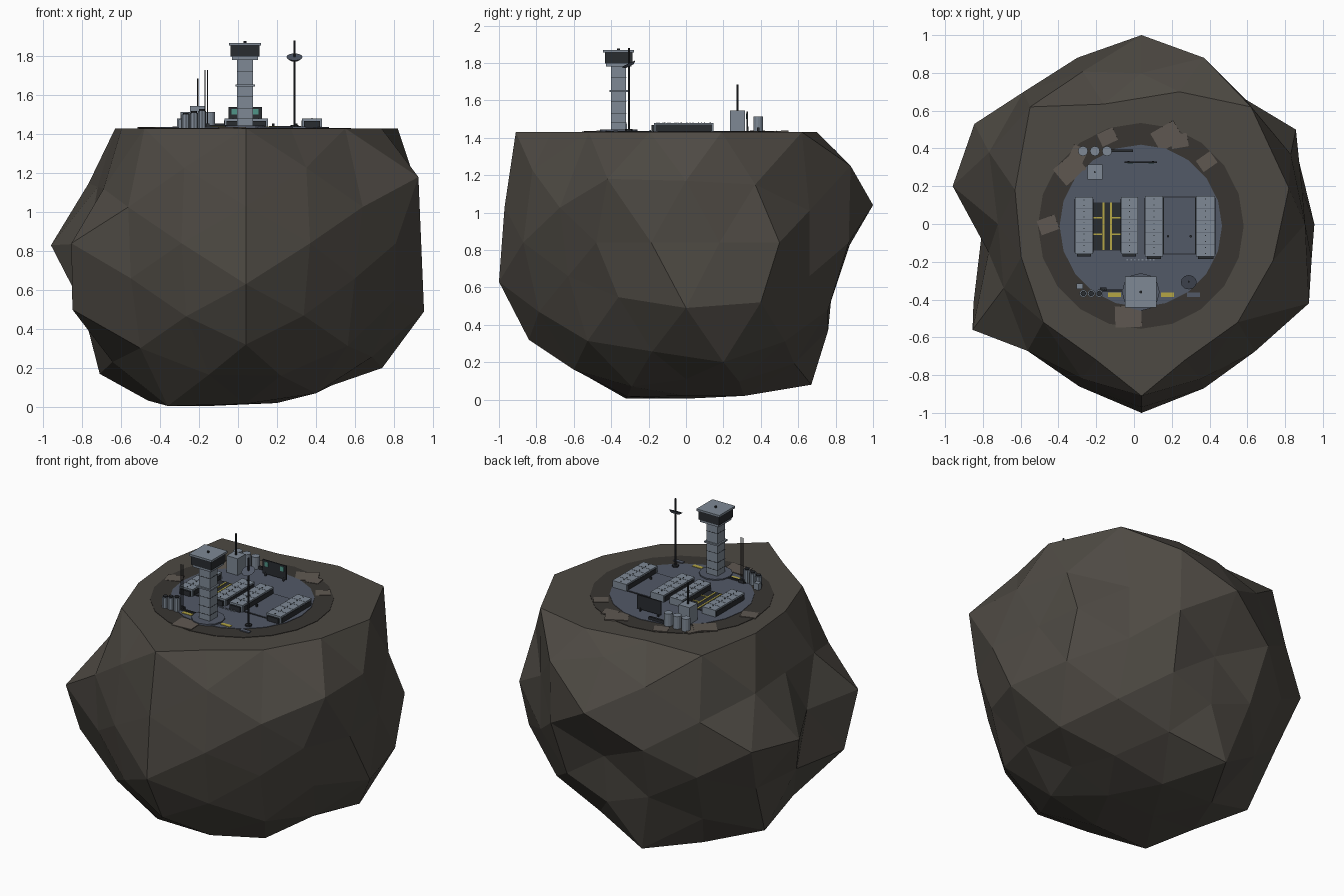
import bpy, bmesh, math, random
from mathutils import Vector, Matrix

if "Cube" in bpy.data.objects:
    bpy.data.objects.remove(bpy.data.objects["Cube"])

random.seed(4)
TOP = 1.43
CX, CY = 0.036, -0.01


def material(name, rgb):
    m = bpy.data.materials.new(name)
    m.diffuse_color = (*rgb, 1)
    m.use_nodes = True
    m.node_tree.nodes["Principled BSDF"].inputs["Base Color"].default_value = m.diffuse_color
    return m


ROCK = material("rock", (.075, .067, .056))
CRATER = material("crater_rock", (.04, .036, .031))
RUBBLE = material("rubble", (.115, .098, .083))
PAD = material("pad_plate", (.085, .1, .135))
STEEL = material("steel", (.21, .25, .30))
DARK = material("dark_metal", (.022, .025, .03))
YELLOW = material("marking_yellow", (.46, .38, .06))
GREEN = material("screen_green", (.08, .3, .25))


def finish(name, bm, mat):
    me = bpy.data.meshes.new(name)
    bm.to_mesh(me)
    bm.free()
    ob = bpy.data.objects.new(name, me)
    me.materials.append(mat)
    bpy.context.collection.objects.link(ob)
    return ob


def box(name, x0, x1, y0, y1, z0, z1, mat=STEEL):
    bm = bmesh.new()
    bmesh.ops.create_cube(bm, size=1, matrix=Matrix.Translation(((x0 + x1) / 2, (y0 + y1) / 2, (z0 + z1) / 2))
                          @ Matrix.Diagonal((x1 - x0, y1 - y0, z1 - z0, 1)))
    return finish(name, bm, mat)


def block(name, x, y, w, d, z0, z1, mat=STEEL):
    return box(name, x - w / 2, x + w / 2, y - d / 2, y + d / 2, z0, z1, mat)


def cyl(name, x, y, r, z0, z1, mat=STEEL, n=10, r2=None, rot=None):
    bm = bmesh.new()
    m = Matrix.Translation((x, y, (z0 + z1) / 2))
    if rot:
        m = m @ rot
    bmesh.ops.create_cone(bm, cap_ends=True, segments=n, radius1=r, radius2=r if r2 is None else r2,
                          depth=z1 - z0, matrix=m)
    return finish(name, bm, mat)


# Asteroid: icosahedron with edges split in three, pulled onto outline points, top flattened
rim = ((-.63, .18), (.82, .19), (.04, -.91), (.62, .62), (-.55, .62), (-.48, -.52), (.55, -.52),
       (.24, .7), (-.2, -.72), (.27, -.72))
guides = [Vector((x, y, TOP)) for x, y in rim] + [Vector(p) for p in (
    (-.96, .2, .83), (-.77, -.15, .84), (-.855, -.56, .84), (-.85, -.42, .5), (-.8, 0, .52),
    (-.71, .2, .17), (-.72, 0, 1.13), (-.69, -.34, 1.12), (-.845, .53, .84),
    (-.36, -.32, .005), (.2, 0, .02), (.04, .31, .02), (.4, -.29, .07), (.74, .2, .2), (.48, 0, .11),
    (-.15, .67, .08), (.955, 0, .49), (.906, 0, 1.17), (.926, -.42, 1.18),
    (.857, .5, .84), (.81, -.48, .84), (.857, .4, .52), (.83, .37, 1.15), (.89, .18, .84),
    (.04, -.97, 1.03), (.04, -1, .63), (.04, -.84, .32), (.22, -.6, .16),
    (-.29, -.86, .84), (.37, -.87, .84), (.6, -.63, .66), (-.55, -.66, .66), (.04, 1, 1.04),
    (.04, .79, .68), (.04, .76, .37), (.37, .87, .84), (-.3, .88, .84), (.37, .88, 1.25),
    (-.56, .69, .66), (.59, .66, .66), (.59, .66, 1.01), (-.26, .76, .48), (.33, .76, .48))]
centre = Vector((.037, 0, .84))
g = (1 + 5 ** .5) / 2
ico = [Vector(p) for a in (-1, 1) for b in (-g, g) for p in ((0, b, a), (b, a, 0), (a, 0, b))]
near = [(p, q) for i, p in enumerate(ico) for q in ico[i + 1:] if (p - q).length < 2.1]
points = ico + [(2 * p + q) / 3 for p, q in near] + [(p + 2 * q) / 3 for p, q in near]
points += [(p + q + r) / 3 for p, q in near for r in ico[ico.index(q) + 1:]
           if (q, r) in near and (p, r) in near]
bm = bmesh.new()
for p in points:
    bm.verts.new(p.normalized())
bmesh.ops.convex_hull(bm, input=bm.verts)
bm.verts.index_update()
dirs = {v: v.co.normalized() for v in bm.verts}
arms = [p - centre for p in guides]
for v, d in dirs.items():
    w = [1 / (d.angle(a) ** 3 + 1e-4) for a in arms]
    r = sum(k * a.length for k, a in zip(w, arms)) / sum(w)
    v.co = centre + d * r * random.uniform(.96, 1.0)
free = set(bm.verts)
for p, a in zip(guides, arms):
    v = min(free, key=lambda q: (dirs[q].angle(a), q.index))
    if dirs[v].angle(a) < .24:
        v.co = p
        free.discard(v)
for v in bm.verts:
    c = v.co
    c.x = min(max(c.x, -.96), .955)
    c.y = min(max(c.y, -1), 1)
    c.z = TOP if c.z > 1.37 else max(c.z, 0.005)
bmesh.ops.recalc_face_normals(bm, faces=bm.faces)
finish("asteroid", bm, ROCK)

# Crater floor, landing plate and flat rubble slabs
cyl("crater_floor", CX, CY, .545, TOP - .02, TOP + .003, CRATER, 20)
cyl("base_plate", CX, CY, .43, TOP - .02, TOP + .006, PAD, 20)
Z = TOP + .006
for x, y, s, a in ((.175, .465, .14, 30), (.385, .33, .09, 35), (-.14, .46, .09, 25), (-.34, .29, .14, 40),
                   (-.3, .36, .1, 65), (-.455, -.005, .1, 20), (-.03, -.49, .14, 2), (.24, .44, .09, 10)):
    ob = block("rubble_slab", 0, 0, s, s * .8, -.015, .006, RUBBLE)
    ob.location = (x, y, TOP)
    ob.rotation_euler = (.02, -.02, math.radians(a))

# Hangar blocks with roof seams, vents and end doors
for x0, x1, y0, y1 in ((-.312, -.217, -.16, .143), (-.07, .02, -.16, .143),
                       (.058, .153, -.172, .148), (.328, .43, -.172, .148)):
    top = 1.48
    xm = (x0 + x1) / 2
    box("hangar_block", x0, x1, y0, y1, TOP, top)
    for k in range(1, 5):
        y = y0 + (y1 - y0) * k / 5
        box("roof_seam", x0 + .004, x1 - .004, y - .001, y + .001, top - .01, top + .001, PAD)
    for k in range(10):
        y = y0 + (y1 - y0) * (k + .5) / 10
        block("roof_vent", xm, y, .005, .005, top - .01, top + .003, DARK)
    box("hangar_door", x0 + .01, x1 - .01, y0 - .012, y0, TOP, top - .012, DARK)
    for x in (x0, x1):
        block("wall_cladding", x, (y0 + y1) / 2, .004, y1 - y0 - .02, TOP, top - .01, DARK)

# Bays between the blocks with docking lines
box("left_bay_floor", -.217, -.07, -.14, .115, TOP, Z + .004, DARK)
box("right_bay_rim", .153, .328, -.162, .145, TOP, Z + .003, DARK)
box("right_bay_floor", .158, .323, -.157, .14, TOP, Z + .005, PAD)
for x in (-.162, -.122):
    block("bay_line", x, -.012, .009, .25, Z, Z + .007, YELLOW)
for y in (.032, -.053):
    for x in (-.193, -.094):
        block("bay_cross_line", x, y, .048, .008, Z, Z + .007, YELLOW)
for x in (.18, .3):
    cyl("bay_lamp", x, -.065, .007, Z, Z + .02, DARK, 6)
for k in range(8):
    block("path_lamp", -.035 + k * .02, -.19, .008, .008, Z, Z + .006)

# Control tower
TX, TY = .036, -.36
cyl("tower_base", TX, TY, .1, TOP, Z + .008, PAD, 12)
block("tower_shaft", TX, TY, .08, .08, TOP, 1.79)
for z in (1.48, 1.53, 1.59, 1.72):
    block("shaft_seam", TX, TY, .082, .082, z, z + .003, DARK)
block("shaft_gallery", TX, TY, .1, .1, 1.645, 1.655)
block("cabin_floor", TX, TY, .135, .135, 1.782, 1.798)
block("cabin_glass", TX, TY, .148, .148, 1.798, 1.855, DARK)
block("cabin_roof", TX, TY, .165, .165, 1.855, 1.869)
cyl("roof_beacon", TX, TY, .008, 1.869, 1.878, DARK, 6)

# Dish mast
cyl("dish_mast", .29, -.305, .005, TOP, 1.88, DARK, 6)
cyl("mast_foot", .29, -.305, .02, TOP, Z + .01, DARK, 8)
cyl("dish", .29, -.305, .025, 1.782, 1.797, PAD, 12, .042, Matrix.Rotation(.45, 4, 'X'))

# Front tank group with twin whip aerials
for k, h in enumerate((1.5, 1.51, 1.52)):
    x = -.268 + k * .042
    cyl("front_tank", x, -.368, .021, TOP, h, STEEL, 8)
    cyl("tank_cap", x, -.368, .015, h, h + .008, DARK, 8)
block("pump_box", -.287, -.33, .035, .03, TOP, 1.475)
box("supply_pipe", -.19, -.06, -.358, -.346, TOP, Z + .01, DARK)
block("whip_foot", -.163, -.345, .035, .02, TOP, Z + .02, DARK)
for x in (-.17, -.156):
    cyl("whip_aerial", x, -.345, .003, TOP, 1.73, DARK, 5)

# Painted apron markings
for x, m in ((-.103, YELLOW), (.177, YELLOW), (.315, PAD)):
    block("apron_marking", x, -.375, .068, .025, TOP, Z + .003, m)

# Rear relay hut, tanks and pipe
block("relay_hut", -.207, .275, .08, .08, TOP, 1.545)
cyl("hut_aerial", -.207, .275, .005, 1.54, 1.685, DARK, 6)
for x in (-.27, -.207, -.143):
    cyl("rear_tank", x, .386, .026, TOP, 1.515, STEEL, 12)
box("rear_pipe", -.12, -.005, .38, .394, TOP, Z + .018, DARK)

# Display board behind the hangars
box("display_board", -.05, .122, .324, .332, 1.45, 1.54, DARK)
for x in (-.02, .092):
    block("display_screen", x, .323, .028, .004, 1.5, 1.53, GREEN)
for x in (-.03, .1):
    block("board_leg", x, .328, .01, .01, TOP, 1.46, DARK)
